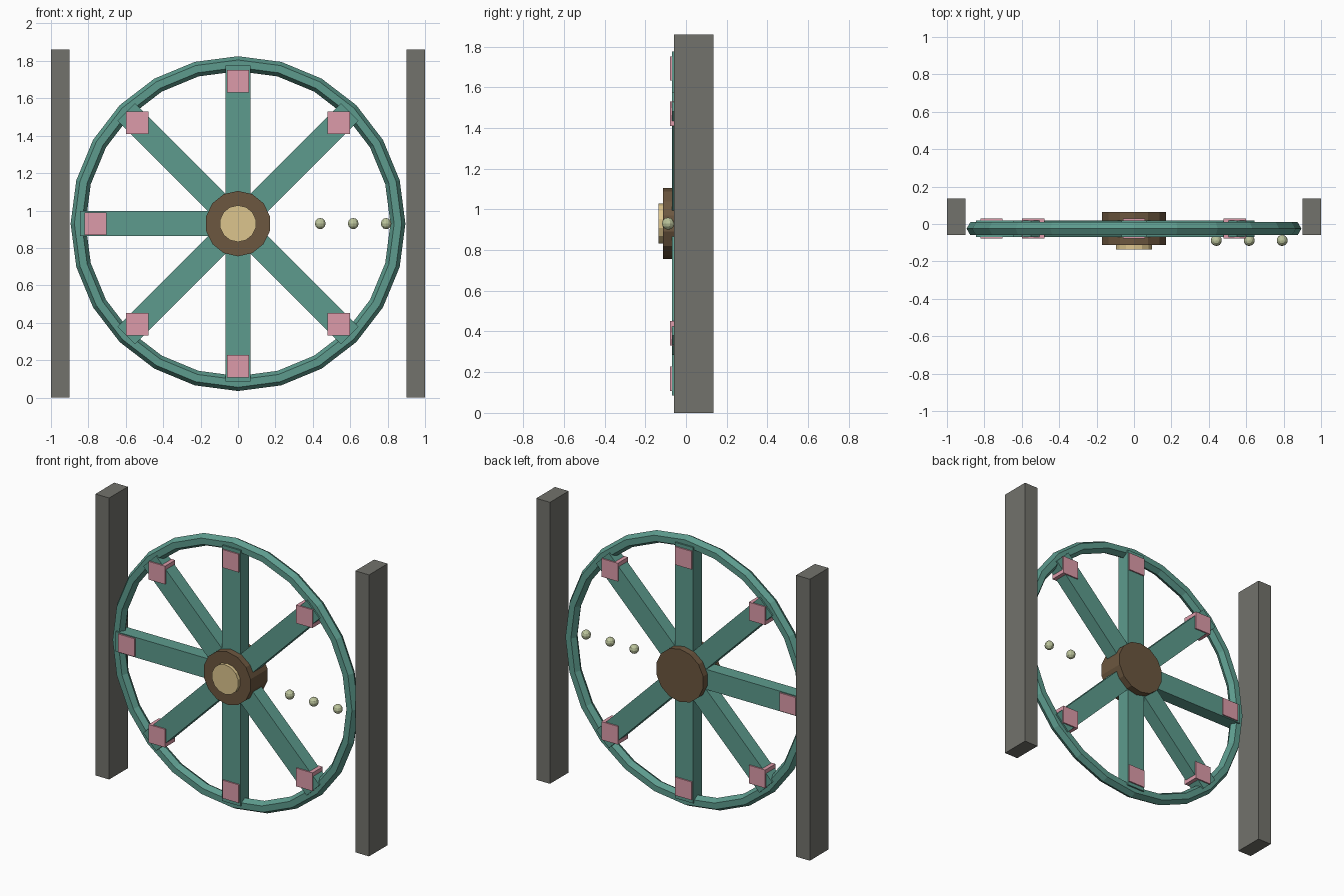
import bpy, math

if "Cube" in bpy.data.objects:
    bpy.data.objects.remove(bpy.data.objects["Cube"])

CY, CZ = -0.025, 0.93   # wheel centre


def mat(name, rgb):
    m = bpy.data.materials.new(name)
    m.diffuse_color = (*rgb, 1)
    m.use_nodes = True
    m.node_tree.nodes["Principled BSDF"].inputs["Base Color"].default_value = m.diffuse_color
    return m


TEAL = mat("teal", (0.11, 0.33, 0.27))
BROWN = mat("brown", (0.15, 0.095, 0.05))
CREAM = mat("cream", (0.72, 0.56, 0.27))
PINK = mat("pink", (0.72, 0.33, 0.40))
OLIVE = mat("pale_olive", (0.50, 0.55, 0.33))
GREY = mat("post_grey", (0.17, 0.17, 0.15))


def finish(name, m):
    ob = bpy.context.object
    ob.name = name
    ob.data.materials.append(m)
    return ob


def box(name, loc, size, m, tilt=0):
    bpy.ops.mesh.primitive_cube_add(size=1, location=loc, rotation=(0, tilt, 0))
    ob = finish(name, m)
    ob.scale = size
    return ob


def disc(name, radius, y0, y1, m):
    bpy.ops.mesh.primitive_cylinder_add(vertices=14, radius=radius, depth=y1 - y0,
                                        location=(0, (y0 + y1) / 2, CZ),
                                        rotation=(math.pi / 2, 0, 0))
    return finish(name, m)


# Side posts
for side, x in (("left", -0.95), ("right", 0.95)):
    box(f"post_{side}", (x, 0.0375, 0.93), (0.1, 0.195, 1.86), GREY)

# Rim
bpy.ops.mesh.primitive_torus_add(major_segments=24, minor_segments=6,
                                 major_radius=0.855, minor_radius=0.04,
                                 location=(0, CY, CZ), rotation=(math.pi / 2, 0, 0))
finish("rim", TEAL)

# Hub and its front cap
disc("hub", 0.175, -0.113, 0.065, BROWN)
disc("hub_cap", 0.098, -0.135, -0.105, CREAM)

# Seven spokes with upright blocks at the ends; the right-hand one is missing
for i in range(1, 8):
    a = i * math.pi / 4
    c, s = math.cos(a), math.sin(a)
    box(f"spoke_{i}", (0.4225 * c, CY, CZ + 0.4225 * s), (0.845, 0.09, 0.133), TEAL, -a)
    box(f"end_block_{i}", (0.762 * c, CY, CZ + 0.762 * s), (0.12, 0.107, 0.12), PINK)

# Row of beads in place of the missing spoke
for i, x in enumerate((0.44, 0.616, 0.792)):
    bpy.ops.mesh.primitive_uv_sphere_add(segments=10, ring_count=6, radius=0.03,
                                         location=(x, -0.088, CZ))
    finish(f"bead_{i + 1}", OLIVE)
